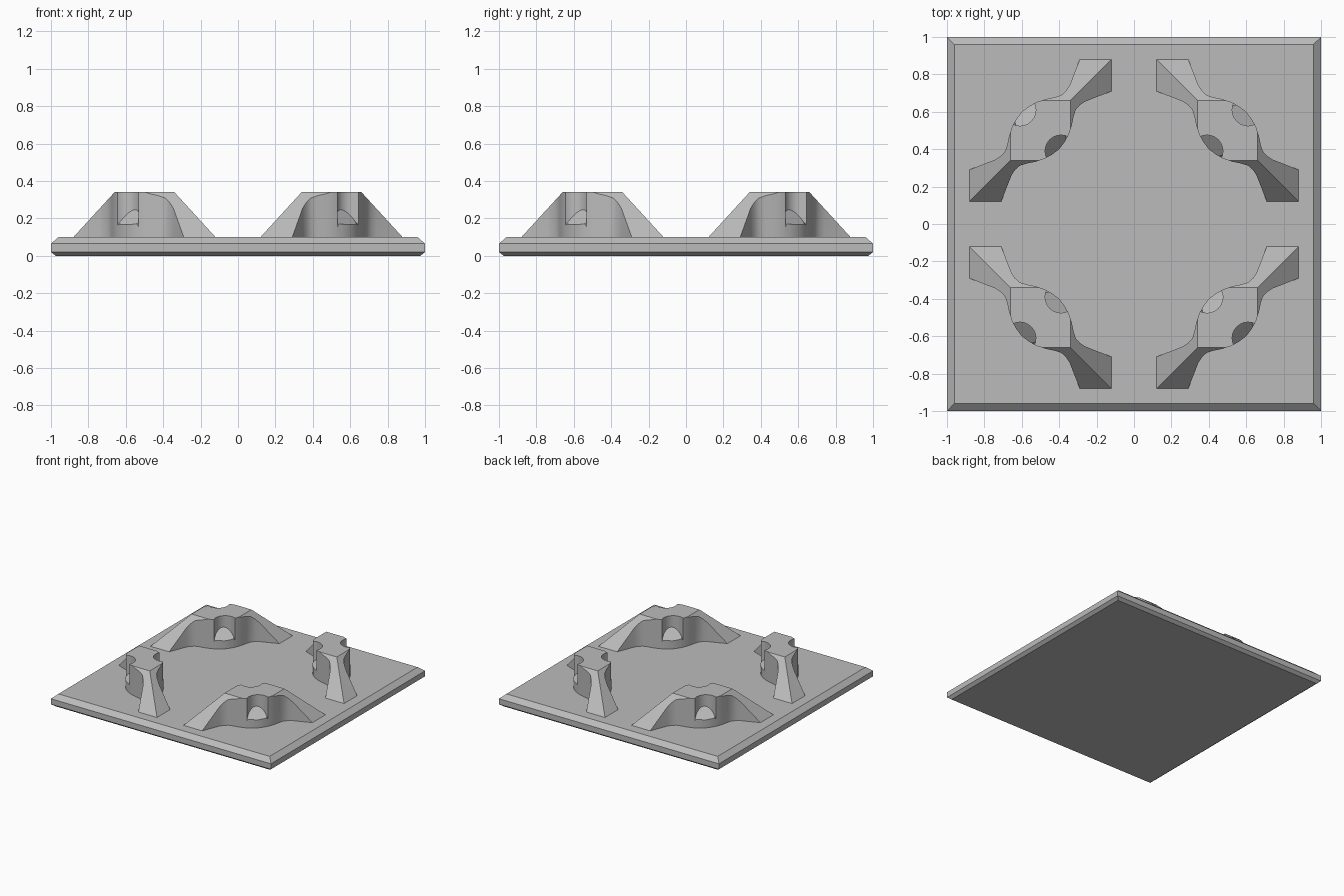
import bpy, bmesh, math
from mathutils import Matrix, Vector

cube = bpy.data.objects.get("Cube")
if cube:
    bpy.data.objects.remove(cube, do_unlink=True)

grey = bpy.data.materials.new("plain_grey")
grey.use_nodes = True
colour = (0.5, 0.5, 0.5, 1)
grey.diffuse_color = colour
grey.node_tree.nodes["Principled BSDF"].inputs["Base Color"].default_value = colour


def make_object(name, bm):
    bmesh.ops.recalc_face_normals(bm, faces=bm.faces)
    mesh = bpy.data.meshes.new(name)
    bm.to_mesh(mesh)
    bm.free()
    mesh.materials.append(grey)
    obj = bpy.data.objects.new(name, mesh)
    bpy.context.collection.objects.link(obj)
    return obj


def loft(name, rings):
    """Skin stacked rings of points and cap both ends."""
    bm = bmesh.new()
    loops = [[bm.verts.new(p) for p in ring] for ring in rings]
    n = len(loops[0])
    for low, high in zip(loops, loops[1:]):
        for i in range(n):
            j = (i + 1) % n
            bm.faces.new((low[i], low[j], high[j], high[i]))
    bm.faces.new(loops[0][::-1])
    bm.faces.new(loops[-1])
    return make_object(name, bm)


def square(half, z):
    return [(x * half, y * half, z) for x, y in ((-1, -1), (1, -1), (1, 1), (-1, 1))]


def cut(target, cutter, operation):
    mod = target.modifiers.new(operation.lower(), "BOOLEAN")
    mod.operation, mod.solver, mod.object = operation, "EXACT", cutter
    cutter.hide_render = True


# Chamfered base plate
loft("base_plate", [square(0.975, 0), square(1, 0.02), square(1, 0.065), square(0.96, 0.1)])

# Curved plan of one tower, symmetric about both diagonals
half = [(-.23, .43), (-.21, .38), (-.155, .24), (-.135, .21), (-.11, .188),
        (-.075, .177), (-.03, .168), (.02, .152), (.06, .13)]
side = half + [(.1, .1)] + [(y, x) for x, y in reversed(half)] + [(.45, -.45)]
plan = side + [(-x, -y) for x, y in side]
tower = loft("tower", [[(x, y, z) for x, y in plan] for z in (0.09, 0.34)])

# Four sloping outer faces
pyramid = loft("slope_cutter", [square(0.398, 0.08), square(0.16, 0.34)])
cut(tower, pyramid, "INTERSECT")

# Rounded upright pockets with sloping floors, one on each broad face
helpers = [pyramid]
for sign in (1, -1):
    rings = [[], []]
    for i in range(24):
        a = math.tau * i / 24
        across, along = 0.155 + 0.085 * math.cos(a), 0.085 * math.sin(a)
        p = Vector((across - along, across + along, 0)) * sign / math.sqrt(2)
        floor = 0.13 + max(0, 0.141 - across) * 1.65
        rings[0].append((p.x, p.y, floor))
        rings[1].append((p.x, p.y, 0.4))
    pocket = loft("pocket_cutter", rings)
    cut(tower, pocket, "DIFFERENCE")
    helpers.append(pocket)

# Bake the cuts, then drop the helpers
graph = bpy.context.evaluated_depsgraph_get()
mesh = bpy.data.meshes.new_from_object(tower.evaluated_get(graph))
tower.modifiers.clear()
tower.data = mesh
for helper in helpers:
    bpy.data.objects.remove(helper, do_unlink=True)

bpy.ops.object.select_all(action="DESELECT")
tower.select_set(True)
bpy.context.view_layer.objects.active = tower
bpy.ops.object.shade_smooth_by_angle(angle=math.radians(30))

# One tower in each corner
names = ("back_left_tower", "back_right_tower", "front_right_tower", "front_left_tower")
for i, name in enumerate(names):
    obj = tower if i == 0 else tower.copy()
    if i:
        bpy.context.collection.objects.link(obj)
    obj.name = name
    obj.matrix_world = Matrix.Rotation(i * math.pi / 2, 4, "Z") @ Matrix.Translation((0.5, 0.5, 0))
